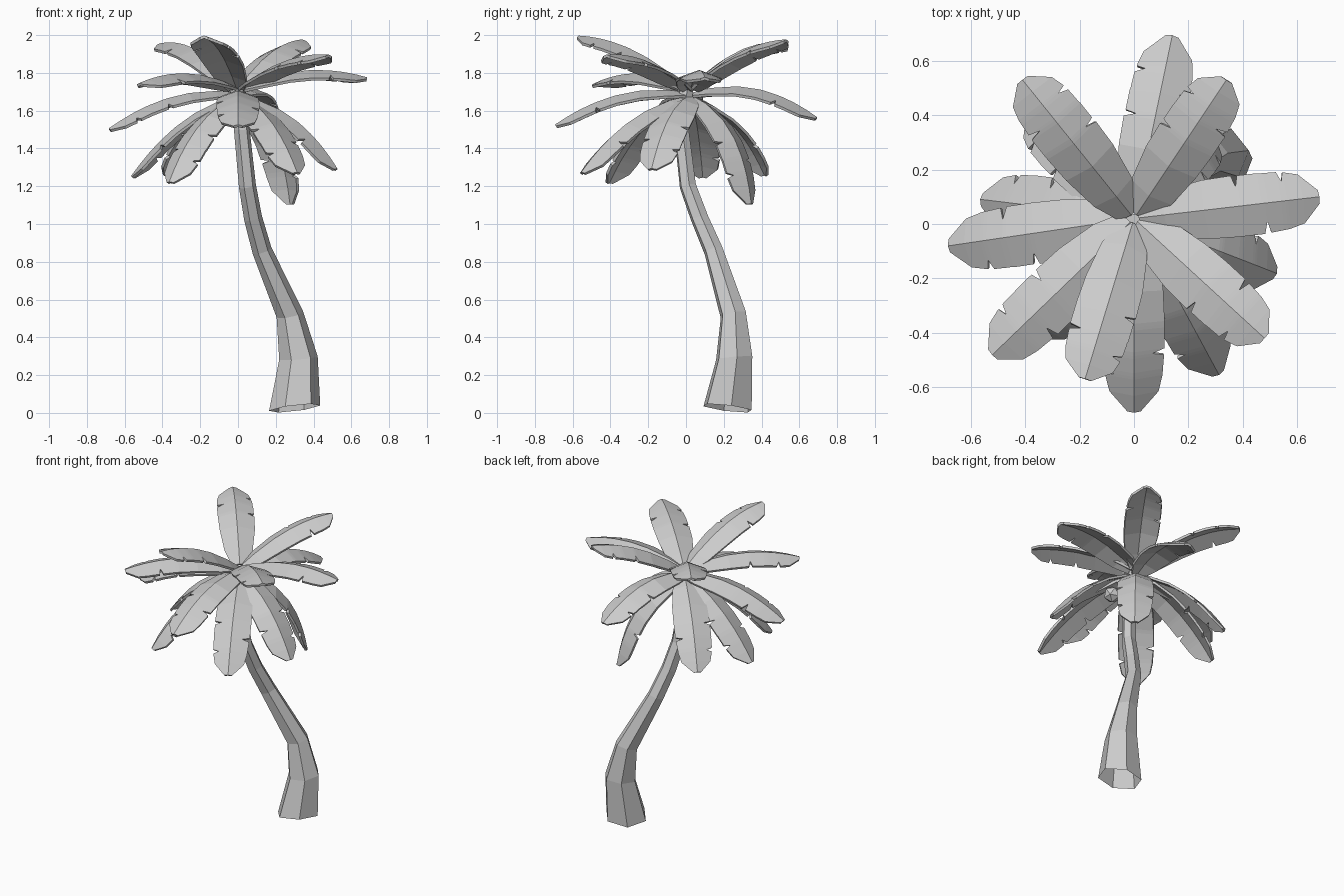
import bpy, bmesh, math
from mathutils import Vector

if "Cube" in bpy.data.objects:
    bpy.data.objects.remove(bpy.data.objects["Cube"])


def make_object(name, bm):
    bmesh.ops.recalc_face_normals(bm, faces=bm.faces)
    mesh = bpy.data.meshes.new(name)
    bm.to_mesh(mesh)
    bm.free()
    obj = bpy.data.objects.new(name, mesh)
    bpy.context.collection.objects.link(obj)
    return obj


# Trunk: six-sided rings along a bent path (x, y, z, radius, tilt), open at the foot
RINGS = [(0.30, 0.22, 0.025, 0.137, 0.12), (0.32, 0.255, 0.29, 0.103, 0.08),
         (0.275, 0.25, 0.52, 0.071, 0.2), (0.127, 0.145, 0.86, 0.05, 0.3),
         (0.08, 0.072, 1.03, 0.047, 0.25), (0.05, 0.01, 1.20, 0.045, 0.2),
         (0.02, -0.025, 1.50, 0.042, 0.05), (0.0, 0.0, 1.71, 0.042, 0.0)]
bm = bmesh.new()
rings = []
for x, y, z, r, tilt in RINGS:
    ring = []
    for i in range(6):
        a = math.tau * i / 6 + 0.15
        dx, dy = r * math.cos(a), r * math.sin(a)
        sy = -1 if z < 0.1 else 1
        ring.append(bm.verts.new((x + dx, y + dy, z + tilt * (dx + sy * dy))))
    rings.append(ring)
for lo, hi in zip(rings, rings[1:]):
    for i in range(6):
        j = (i + 1) % 6
        bm.faces.new((lo[i], lo[j], hi[j], hi[i]))
bm.faces.new(rings[-1])
make_object("trunk", bm)

# Half-outline stations: (distance along leaf, left width, right width), dips are tears
OUTLINE = [(0.0, 0.045, 0.045), (0.14, 0.085, 0.085), (0.36, 0.108, 0.105),
           (0.53, 0.112, 0.11), (0.55, 0.07, 0.11), (0.565, 0.11, 0.11),
           (0.68, 0.11, 0.11), (0.70, 0.108, 0.065), (0.715, 0.108, 0.108),
           (0.79, 0.106, 0.104), (0.81, 0.07, 0.103), (0.825, 0.103, 0.102),
           (0.91, 0.088, 0.088), (1.0, 0.022, 0.022)]


def frond(name, tip, base_z, lift, out=0.03, mirror=False):
    tip = Vector(tip)
    flat = Vector((tip.x, tip.y, 0)).normalized()
    base = Vector((0, 0.02, base_z)) + flat * 0.02
    ctrl = (base + tip) / 2 + flat * out + Vector((0, 0, lift))
    side = Vector((-flat.y, flat.x, 0))
    bm = bmesh.new()
    rows = []
    for t, wl, wr in OUTLINE:
        if mirror:
            wl, wr = wr, wl
        p = base * (1 - t) ** 2 + ctrl * 2 * t * (1 - t) + tip * t * t
        tangent = ((ctrl - base) * (1 - t) + (tip - ctrl) * t).normalized()
        down = side.cross(tangent).normalized()
        if down.z > 0:
            down.negate()
        rows.append([bm.verts.new(p + side * wl + down * wl * 0.37),
                     bm.verts.new(p),
                     bm.verts.new(p - side * wr + down * wr * 0.37)])
    for a, b in zip(rows, rows[1:]):
        for k in (0, 1):
            bm.faces.new((a[k], a[k + 1], b[k + 1], b[k]))
    obj = make_object(name, bm)
    mod = obj.modifiers.new("thickness", "SOLIDIFY")
    mod.thickness = 0.015
    mod.offset = 0


# Fronds in three tiers: (tip, lift of the arch, outward bulge)
TIERS = {
    "upper_frond": (1.72, [((0.34, 0.53, 1.97), 0.11, 0), ((-0.41, 0.53, 1.95), 0.15, 0),
                           ((-0.18, -0.57, 1.99), 0.12, 0), ((0.48, -0.42, 1.89), 0.10, 0),
                           ((0.68, 0.10, 1.77), 0.12, 0), ((-0.52, -0.48, 1.74), 0.12, 0)]),
    "middle_frond": (1.69, [((0.14, 0.69, 1.56), 0.17, 0), ((0.0, -0.69, 1.52), 0.15, 0),
                            ((-0.68, -0.08, 1.50), 0.14, 0)]),
    "lower_frond": (1.67, [((0.52, -0.18, 1.29), 0.14, 0.05), ((0.31, -0.55, 1.27), 0.14, 0.04),
                           ((-0.36, -0.41, 1.22), 0.13, 0.06), ((-0.56, 0.09, 1.25), 0.13, 0.03),
                           ((-0.38, 0.42, 1.26), 0.13, 0.06), ((0.28, 0.34, 1.105), 0.17, 0.13)]),
}
for name, (base_z, leaves) in TIERS.items():
    for i, (tip, lift, out) in enumerate(leaves):
        frond(f"{name}_{i + 1}", tip, base_z, lift, out, mirror=i % 2 == 1)

# Coconut under the crown
bm = bmesh.new()
bmesh.ops.create_icosphere(bm, subdivisions=1, radius=0.055)
bmesh.ops.translate(bm, verts=bm.verts, vec=(0.11, -0.08, 1.55))
make_object("coconut", bm)
